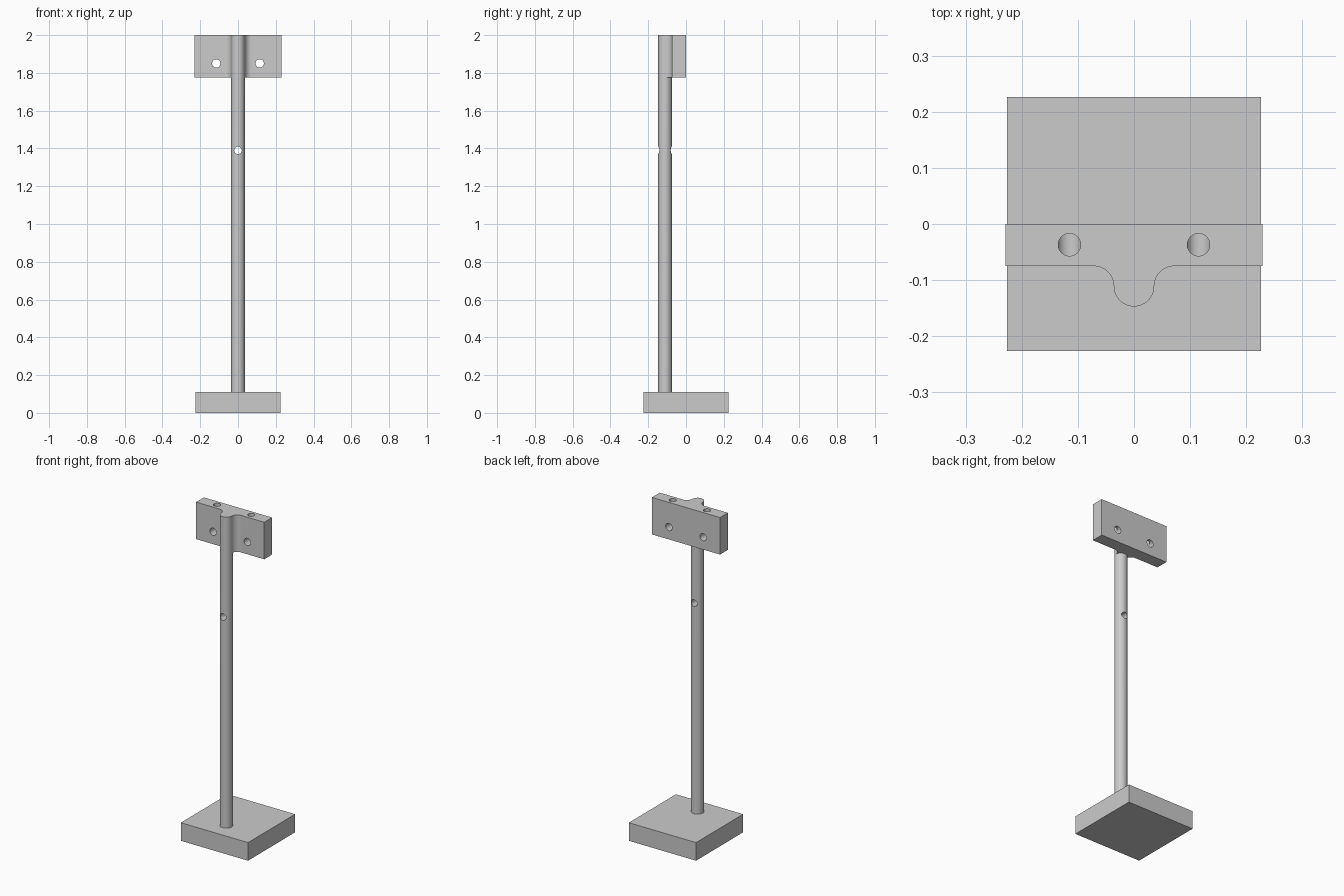
import bpy, bmesh, math
from math import sin, cos, pi

if "Cube" in bpy.data.objects:
    bpy.data.objects.remove(bpy.data.objects["Cube"])

ROD_R, ROD_Y = 0.036, -0.111
HEAD_Z, TOP_Z = 1.775, 2.0


def extrude_profile(name, pts, z0, z1):
    """Prism from a counter-clockwise xy outline."""
    bm = bmesh.new()
    face = bm.faces.new([bm.verts.new((x, y, z0)) for x, y in pts])
    new = bmesh.ops.extrude_face_region(bm, geom=[face])["geom"]
    bmesh.ops.translate(bm, vec=(0, 0, z1 - z0),
                        verts=[v for v in new if isinstance(v, bmesh.types.BMVert)])
    bmesh.ops.recalc_face_normals(bm, faces=bm.faces)
    mesh = bpy.data.meshes.new(name)
    bm.to_mesh(mesh)
    bm.free()
    obj = bpy.data.objects.new(name, mesh)
    bpy.context.collection.objects.link(obj)
    return obj


def arc(cx, cy, r, a0, a1, n):
    return [(cx + r * cos(a0 + (a1 - a0) * i / n), cy + r * sin(a0 + (a1 - a0) * i / n))
            for i in range(n + 1)]


def drill(target, loc, r, depth, rot=(0, 0, 0)):
    """Cut a round hole centred on loc and discard the cutter."""
    bpy.ops.mesh.primitive_cylinder_add(vertices=40, radius=r, depth=depth,
                                        location=loc, rotation=rot)
    cutter = bpy.context.object
    cutter.hide_render = True
    mod = target.modifiers.new("hole", 'BOOLEAN')
    mod.operation, mod.solver, mod.object = 'DIFFERENCE', 'EXACT', cutter
    select(target)
    bpy.ops.object.modifier_apply(modifier=mod.name)
    bpy.data.objects.remove(cutter, do_unlink=True)


def select(obj):
    bpy.ops.object.select_all(action='DESELECT')
    obj.select_set(True)
    bpy.context.view_layer.objects.active = obj


# Square base block
base = extrude_profile("base", [(-0.226, -0.226), (0.226, -0.226), (0.226, 0.226), (-0.226, 0.226)],
                       0, 0.11)

# Round post with a cross hole
post = extrude_profile("post", arc(0, ROD_Y, ROD_R, 0, 2 * pi, 64)[:-1], 0.11, HEAD_Z)
drill(post, (0, ROD_Y, 1.39), 0.02, 0.3, (pi / 2, 0, 0))

# Clamp head: flat bar blended into the post by fillets
fillet = 0.036
fx, fy = ROD_R + fillet, -0.075 - fillet
outline = ([(0.229, 0), (-0.229, 0), (-0.229, -0.075)]
           + arc(-fx, fy, fillet, pi / 2, 0, 16)
           + arc(0, ROD_Y, ROD_R, pi, 2 * pi, 32)[1:-1]
           + arc(fx, fy, fillet, pi, pi / 2, 16)
           + [(0.229, -0.075)])
head = extrude_profile("clamp_head", outline, HEAD_Z, TOP_Z)

# Bolt holes through the head, met by blind holes from the top
for x in (-0.115, 0.115):
    drill(head, (x, -0.037, 1.85), 0.022, 0.4, (pi / 2, 0, 0))
    drill(head, (x, -0.037, 1.95), 0.02, 0.2)

for obj in (post, head):
    select(obj)
    bpy.ops.object.shade_smooth_by_angle(angle=math.radians(30))
